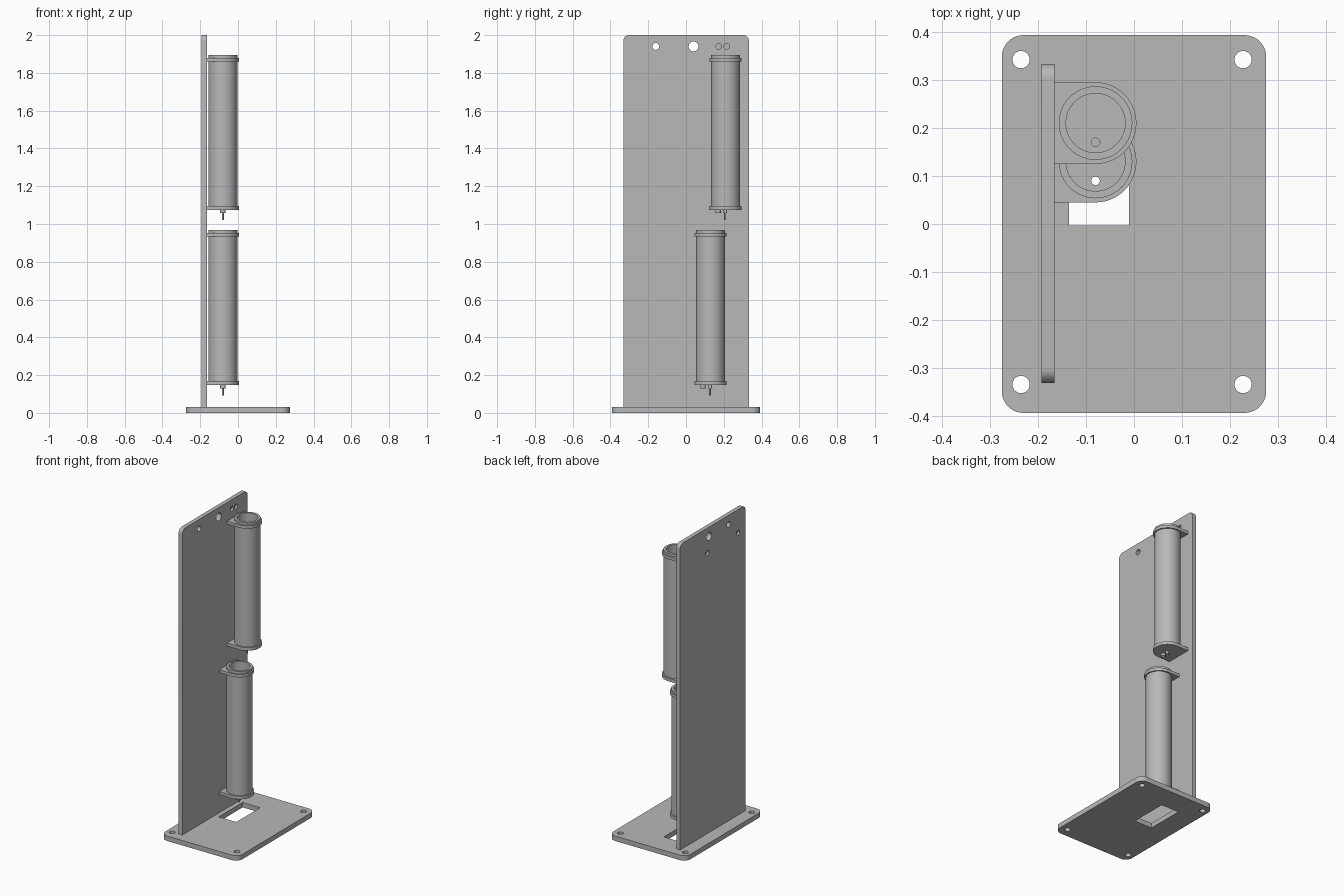
import bpy, bmesh, math
from mathutils import Vector

if "Cube" in bpy.data.objects:
    bpy.data.objects.remove(bpy.data.objects["Cube"], do_unlink=True)

grey = bpy.data.materials.new("plain_grey")
grey.use_nodes = True
colour = (0.48, 0.48, 0.48, 1)
grey.diffuse_color = colour
grey.node_tree.nodes["Principled BSDF"].inputs["Base Color"].default_value = colour


def prism(name, points, direction):
    """Extrude a flat outline of 3D points along a vector."""
    bm = bmesh.new()
    face = bm.faces.new([bm.verts.new(p) for p in points])
    side = bmesh.ops.extrude_face_region(bm, geom=[face])["geom"]
    bmesh.ops.translate(bm, vec=Vector(direction),
                        verts=[v for v in side if isinstance(v, bmesh.types.BMVert)])
    bmesh.ops.recalc_face_normals(bm, faces=bm.faces[:])
    mesh = bpy.data.meshes.new(name)
    bm.to_mesh(mesh)
    bm.free()
    obj = bpy.data.objects.new(name, mesh)
    bpy.context.collection.objects.link(obj)
    mesh.materials.append(grey)
    return obj


def arc(cx, cy, r, start, end, steps):
    angles = [math.radians(start + (end - start) * i / steps) for i in range(steps + 1)]
    return [(cx + r * math.cos(a), cy + r * math.sin(a)) for a in angles]


def rounded_rect(u0, u1, v0, v1, top_r, bottom_r):
    corners = [(u1, v1, top_r, -1, -1), (u0, v1, top_r, 1, -1),
               (u0, v0, bottom_r, 1, 1), (u1, v0, bottom_r, -1, 1)]
    points = []
    for i, (u, v, r, su, sv) in enumerate(corners):
        points += arc(u + su * r, v + sv * r, r, 90 * i, 90 * i + 90, 10) if r else [(u, v)]
    return points


def rod(name, x, y, z0, z1, r, steps=64):
    points = [(a, b, z0) for a, b in arc(x, y, r, 0, 360, steps)[:-1]]
    return prism(name, points, (0, 0, z1 - z0))


def cross_rod(name, x0, x1, y, z, r):
    points = [(x0, a, b) for a, b in arc(y, z, r, 0, 360, 32)[:-1]]
    return prism(name, points, (x1 - x0, 0, 0))


def activate(obj):
    bpy.ops.object.select_all(action='DESELECT')
    obj.select_set(True)
    bpy.context.view_layer.objects.active = obj


def cut(obj, *cutters):
    """Subtract the cutters, then delete them."""
    activate(obj)
    for cutter in cutters:
        mod = obj.modifiers.new("cut", 'BOOLEAN')
        mod.operation = 'DIFFERENCE'
        mod.solver = 'EXACT'
        mod.object = cutter
        bpy.ops.object.modifier_apply(modifier=mod.name)
        bpy.data.objects.remove(cutter, do_unlink=True)


def smooth(*objects):
    for obj in objects:
        activate(obj)
        bpy.ops.object.shade_smooth_by_angle(angle=math.radians(30))


# Base plate with corner screw holes and a rectangular window
BASE_H = 0.032
base = prism("base_plate",
             [(u, v, 0) for u, v in rounded_rect(-0.275, 0.275, -0.393, 0.393, 0.045, 0.045)],
             (0, 0, BASE_H))
holes = [rod("hole", x, y, -0.1, 0.1, 0.018, 32) for x in (-0.235, 0.227) for y in (-0.334, 0.342)]
window = prism("window", [(u, v, -0.1) for u, v in rounded_rect(-0.135, -0.01, -0.003, 0.24, 0, 0)],
               (0, 0, 0.2))
cut(base, window, *holes)

# Upright back board with rounded top corners
WALL_X0, WALL_X1 = -0.192, -0.165
wall = prism("upright_board",
             [(WALL_X0, u, v) for u, v in rounded_rect(-0.331, 0.333, BASE_H, 2, 0.03, 0)],
             (WALL_X1 - WALL_X0, 0, 0))
MID = (WALL_X0 + WALL_X1) / 2
wall_holes = [cross_rod("hole", -0.3, 0, y, 1.94, r) for y, r in ((-0.16, 0.018), (0.04, 0.026))]
# Blind holes: a pair on the tube side, two on the outer side
wall_holes += [cross_rod("hole", MID, 0, y, 1.94, 0.015) for y in (0.173, 0.215)]
wall_holes += [cross_rod("hole", -0.3, MID, y, z, 0.016) for y, z in ((0.055, 1.84), (-0.255, 1.85))]
cut(wall, *wall_holes)
smooth(base, wall)

# Tube holders: hollow body, two D-shaped flanges, drain nozzle and centre pin
TUBE_X, FLANGE_R, BODY_R, BORE_R = -0.08, 0.085, 0.0765, 0.0615


def flange(name, y, z0, z1):
    outline = arc(TUBE_X, y, FLANGE_R, -90, 90, 32)
    outline += [(WALL_X1, y + FLANGE_R), (WALL_X1, y - FLANGE_R)]
    return prism(name, [(u, v, z0) for u, v in outline], (0, 0, z1 - z0))


def tube_holder(label, y, z):
    floor, top, drain_y = z + 0.02, z + 0.82, y - 0.04
    body = rod(label + "_tube", TUBE_X, y, floor, top, BODY_R)
    cut(body, rod("bore", TUBE_X, y, floor - 0.1, top + 0.1, BORE_R))
    collar = flange(label + "_top_flange", y, top - 0.034, top - 0.015)
    cut(collar, rod("bore", TUBE_X, y, z, top + 0.1, BORE_R + 0.005))
    bottom = flange(label + "_bottom_flange", y, z, floor)
    cut(bottom, rod("drain", TUBE_X, drain_y, z - 0.1, floor + 0.1, 0.012, 32))
    nozzle = rod(label + "_drain_nozzle", TUBE_X, drain_y, z - 0.018, floor + 0.002, 0.014, 32)
    cut(nozzle, rod("drain", TUBE_X, drain_y, z - 0.1, floor + 0.1, 0.009, 32))
    pin_base = rod(label + "_pin_base", TUBE_X, y - 0.003, z - 0.018, z + 0.005, 0.011, 24)
    pin = rod(label + "_pin", TUBE_X, y - 0.003, z - 0.055, z, 0.005, 24)
    smooth(body, collar, bottom, nozzle, pin_base, pin)


tube_holder("upper", 0.21, 1.075)
tube_holder("lower", 0.13, 0.148)
